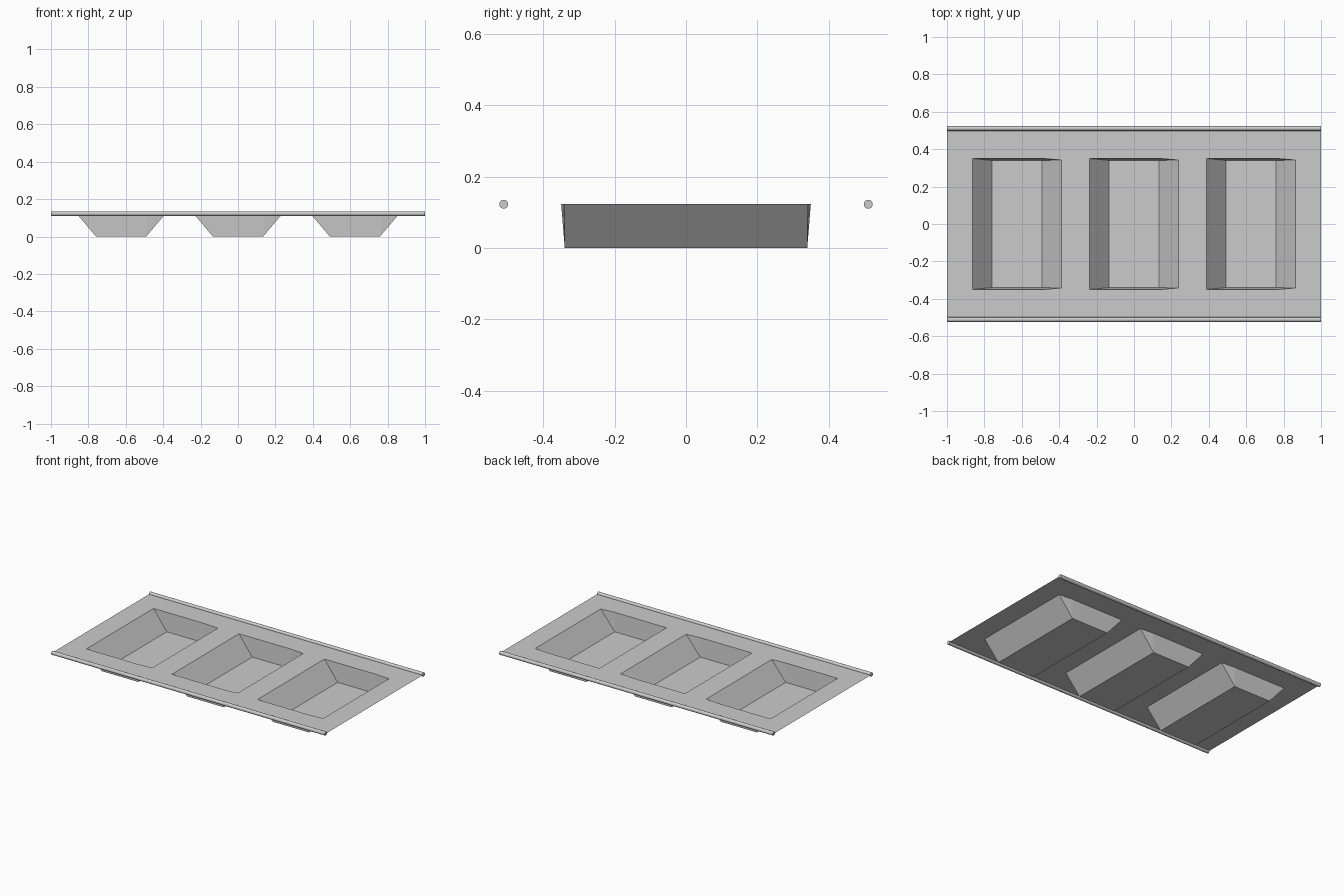
import bpy, bmesh, math

if "Cube" in bpy.data.objects:
    bpy.data.objects.remove(bpy.data.objects["Cube"])

RIM_Z = 0.1225
EDGE_Y = 0.511
PITCH = 0.625


def ring(bm, pts, z):
    return [bm.verts.new((x, y, z)) for x, y in pts]


def bridge(bm, outer, inner):
    n = len(outer)
    for i in range(n):
        j = (i + 1) % n
        bm.faces.new((outer[i], outer[j], inner[j], inner[i]))


def mirror_ring(half):
    # half runs left to right along the front edge; the back is its mirror
    return half + [(x, -y) for x, y in reversed(half)]


# Thin pressed sheet: three cells, each a flat surround plus a tapered pocket
bm = bmesh.new()
cell_x = [-1, -PITCH / 2, PITCH / 2, 1]
for k in range(3):
    c = (k - 1) * PITCH
    outer = ring(bm, mirror_ring([(cell_x[k], -EDGE_Y), (c + 0.143, -EDGE_Y),
                                  (cell_x[k + 1], -EDGE_Y)]), RIM_Z)
    rim = ring(bm, mirror_ring([(c - 0.238, -0.35), (c + 0.143, -0.35),
                                (c + 0.238, -0.342)]), RIM_Z)
    floor = ring(bm, mirror_ring([(c - 0.134, -0.34), (c + 0.134, -0.34)]), 0)
    bridge(bm, outer, rim)
    # pocket walls: end walls fold slightly near the right corner
    a, f, r, r2, f2, a2 = rim
    p, q, q2, p2 = floor
    for face in ((a, f, q, p), (f, r, q), (r, r2, q2, q), (r2, f2, q2),
                 (f2, a2, p2, q2), (a2, a, p, p2), (p, q, q2, p2)):
        bm.faces.new(face)
bmesh.ops.remove_doubles(bm, verts=bm.verts, dist=0.0005)
mesh = bpy.data.meshes.new("pocket_tray")
bm.to_mesh(mesh)
bm.free()
tray = bpy.data.objects.new("pocket_tray", mesh)
bpy.context.collection.objects.link(tray)

# Round rods along the two long edges
for name, side in (("front_edge_rod", -1), ("back_edge_rod", 1)):
    bpy.ops.mesh.primitive_cylinder_add(
        vertices=20, radius=0.0125, depth=2,
        location=(0, side * EDGE_Y, RIM_Z), rotation=(0, math.pi / 2, 0))
    bpy.context.object.name = name
    bpy.ops.object.shade_smooth_by_angle(angle=math.radians(40))
